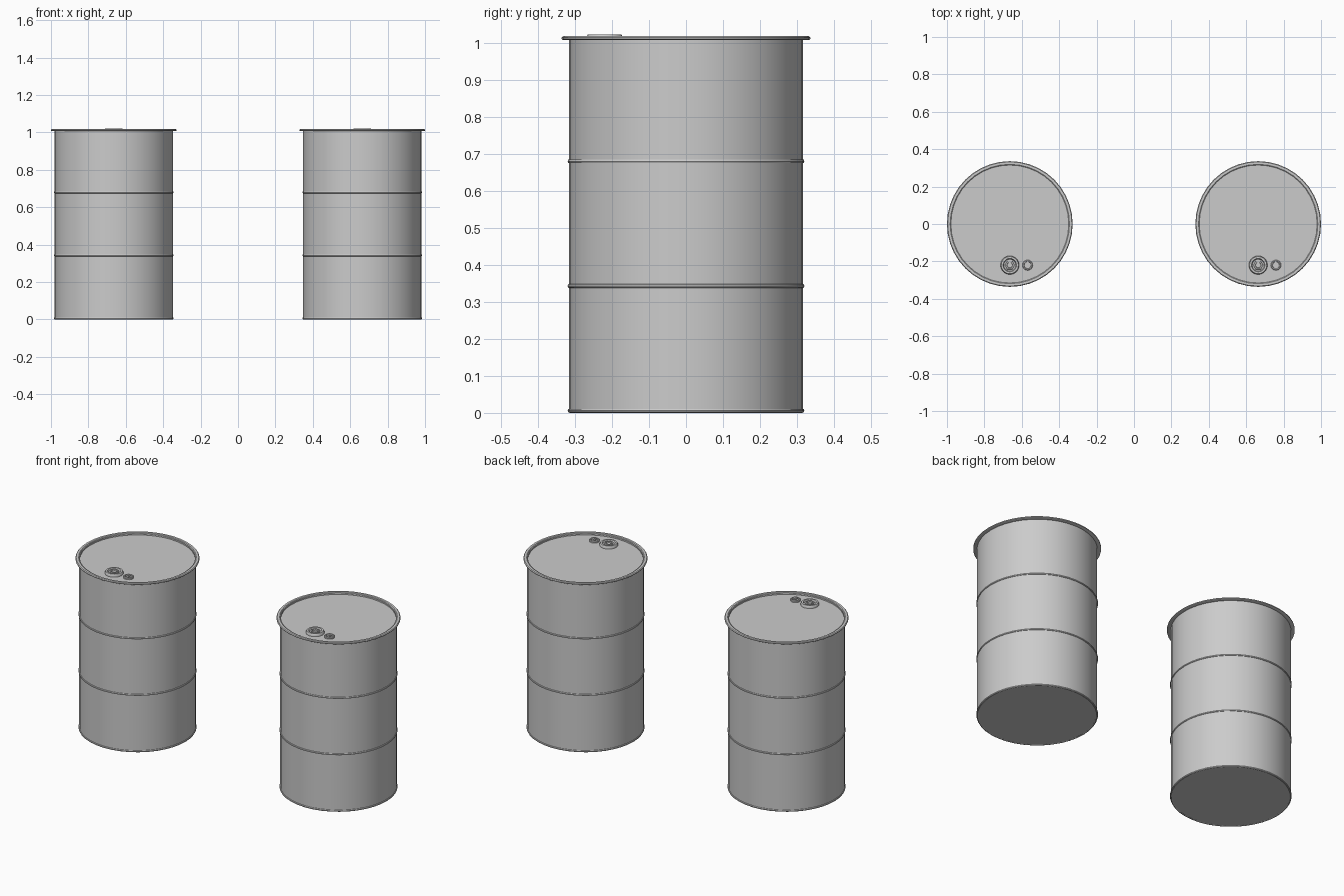
import bpy, bmesh
from math import sin, cos, pi, radians

if "Cube" in bpy.data.objects:
    bpy.data.objects.remove(bpy.data.objects["Cube"])


def lathe(name, profile, center, sides=40, closed=False):
    """Revolve (radius, z) points about a vertical axis; radius 0 makes a pole."""
    bm = bmesh.new()
    rings = []
    for r, z in profile:
        if r == 0:
            rings.append([bm.verts.new((0, 0, z))] * sides)
        else:
            rings.append([bm.verts.new((r * cos(2 * pi * i / sides), r * sin(2 * pi * i / sides), z))
                          for i in range(sides)])
    pairs = list(zip(rings, rings[1:]))
    if closed:
        pairs.append((rings[-1], rings[0]))
    for a, b in pairs:
        for i in range(sides):
            j = (i + 1) % sides
            bm.faces.new(list(dict.fromkeys((a[i], a[j], b[j], b[i]))))
    bmesh.ops.recalc_face_normals(bm, faces=bm.faces)
    return finish(name, bm, center)


def finish(name, bm, center):
    mesh = bpy.data.meshes.new(name)
    bm.to_mesh(mesh)
    bm.free()
    obj = bpy.data.objects.new(name, mesh)
    bpy.context.collection.objects.link(obj)
    obj.location = center
    bpy.ops.object.select_all(action='DESELECT')
    obj.select_set(True)
    bpy.context.view_layer.objects.active = obj
    bpy.ops.object.shade_smooth_by_angle(angle=radians(35))
    return obj


def circle(r, z, minor, n=8):
    return [(r + minor * cos(2 * pi * i / n), z + minor * sin(2 * pi * i / n)) for i in range(n)]


def crossbar(name, center, size):
    bm = bmesh.new()
    bmesh.ops.create_cube(bm, size=1)
    bmesh.ops.scale(bm, vec=size, verts=bm.verts)
    return finish(name, bm, center)


R = 0.316

for side, x in (("left", -0.664), ("right", 0.664)):
    base = (x, 0, 0)

    # Barrel shell with flat bottom and slightly recessed lid
    lathe(f"{side}_drum_body", [(0, 0.002), (R, 0.002), (R, 1.014), (R - 0.004, 1.014),
                                (R - 0.004, 1.006), (0, 1.006)], base)

    # Rolling hoops and bottom chime
    for part, z in (("lower_hoop", 0.343), ("upper_hoop", 0.68), ("bottom_chime", 0.006)):
        lathe(f"{side}_{part}", circle(R - 0.002, z, 0.006), base, closed=True)

    # Overhanging top rim
    lathe(f"{side}_top_rim", [(R - 0.001, 1.008), (0.333, 1.008), (0.336, 1.010), (0.336, 1.014),
                              (0.332, 1.018), (R + 0.003, 1.018), (R - 0.001, 1.015)],
          base, closed=True)

    # Large bung: flange, raised collar and hexagonal plug in a recess
    big = (x, -0.22, 1.005)
    lathe(f"{side}_large_bung", [(0.050, 0), (0.050, 0.010), (0.046, 0.017), (0.036, 0.017),
                                 (0.032, 0.008), (0, 0.008)], big, 20)
    lathe(f"{side}_large_bung_plug", [(0.027, 0.006), (0.025, 0.016), (0.017, 0.016),
                                      (0.015, 0.010), (0, 0.010)], big, 6)

    # Small bung: cup with a grip bar across it
    small = (x + 0.095, -0.22, 1.005)
    lathe(f"{side}_small_bung", [(0.028, 0), (0.028, 0.008), (0.025, 0.012), (0.020, 0.012),
                                 (0.018, 0.005), (0, 0.005)], small, 16)
    crossbar(f"{side}_small_bung_bar", (small[0], small[1], 1.013), (0.008, 0.038, 0.008))
